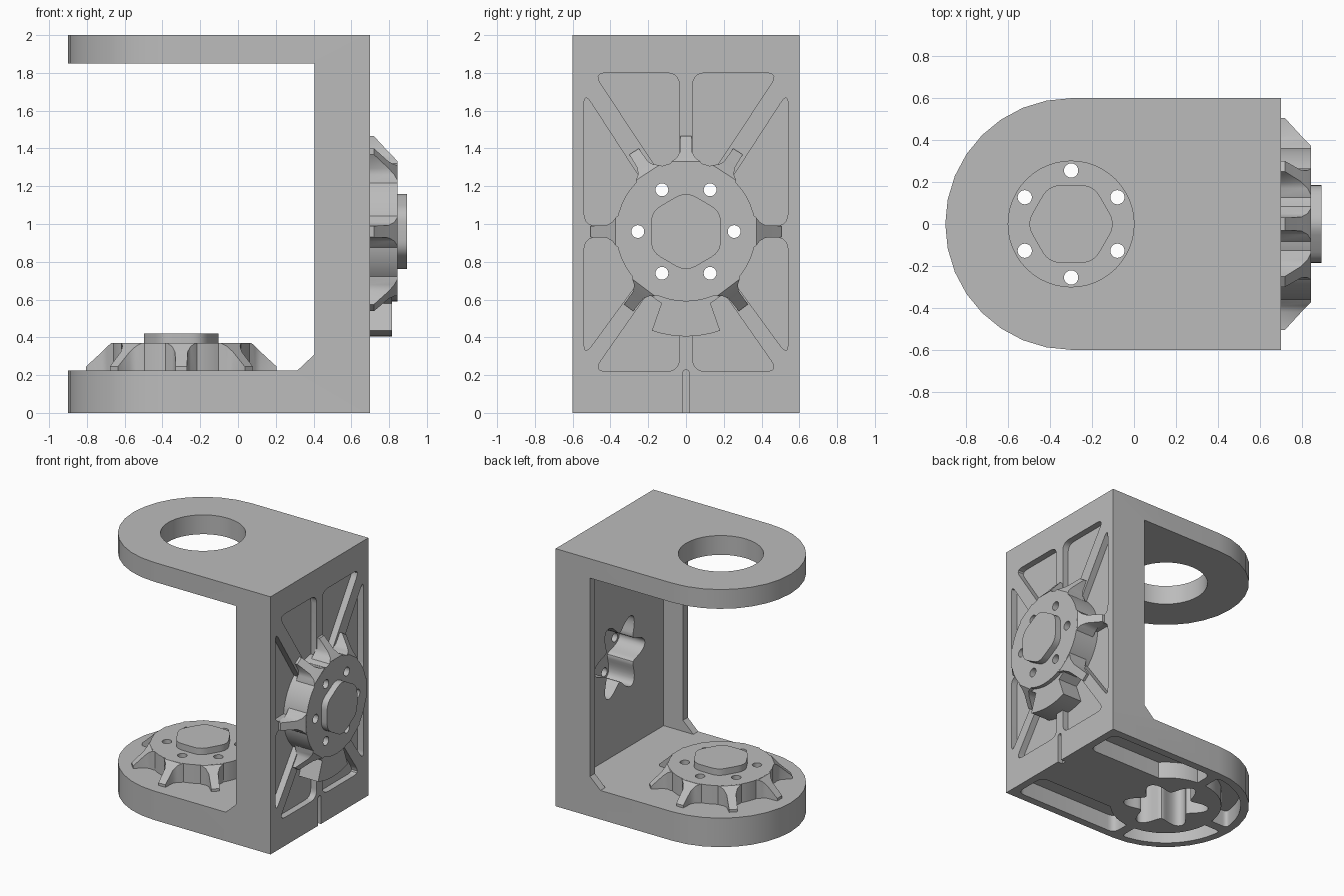
import bpy, bmesh
from math import pi, sin, cos, radians
from mathutils import Matrix, Vector

cube = bpy.data.objects.get("Cube")
if cube:
    bpy.data.objects.remove(cube, do_unlink=True)

grey = bpy.data.materials.new("plain_grey")
grey.use_nodes = True
grey.diffuse_color = (0.5, 0.5, 0.5, 1)
grey.node_tree.nodes["Principled BSDF"].inputs["Base Color"].default_value = (0.5, 0.5, 0.5, 1)

# Frames: plan, side profile, outer wall face, and the two hubs (local z points outwards)
PLAN = Matrix.Identity(4)
PROFILE = Matrix.Rotation(pi / 2, 4, 'X')
FACE = Matrix(((0, 0, 1, 0.7), (1, 0, 0, 0), (0, 1, 0, 0), (0, 0, 0, 1)))
FLOOR_HUB = Matrix.Translation((-0.3, 0, 0.225))
WALL_HUB = Matrix(((0, 0, 1, 0.7), (0, -1, 0, 0), (1, 0, 0, 0.96), (0, 0, 0, 1)))


def prism(name, points, low, high, frame=PLAN):
    """Extrude a flat outline between two heights of a frame."""
    bm = bmesh.new()
    face = bm.faces.new([bm.verts.new((x, y, low)) for x, y in points])
    top = bmesh.ops.extrude_face_region(bm, geom=[face])["geom"]
    bmesh.ops.translate(bm, vec=(0, 0, high - low),
                        verts=[v for v in top if isinstance(v, bmesh.types.BMVert)])
    bmesh.ops.recalc_face_normals(bm, faces=bm.faces)
    bm.transform(frame)
    return finish(name, bm)


def finish(name, bm):
    mesh = bpy.data.meshes.new(name)
    bm.to_mesh(mesh)
    bm.free()
    mesh.materials.append(grey)
    obj = bpy.data.objects.new(name, mesh)
    bpy.context.collection.objects.link(obj)
    return obj


def arc(radius, start, end, steps, cx=0, cy=0):
    angles = [radians(start + (end - start) * i / steps) for i in range(steps + 1)]
    return [(cx + radius * cos(a), cy + radius * sin(a)) for a in angles]


def circle(radius, steps=48, cx=0, cy=0):
    return arc(radius, 0, 360, steps, cx, cy)[:-1]


def rounded(points, radius, steps=5):
    """Round every corner of an outline with a short curve."""
    out = []
    for i, p in enumerate(points):
        p = Vector(p)
        before, after = Vector(points[i - 1]) - p, Vector(points[(i + 1) % len(points)]) - p
        a = p + before.normalized() * min(radius, before.length * 0.45)
        b = p + after.normalized() * min(radius, after.length * 0.45)
        for k in range(steps + 1):
            t = k / steps
            out.append(tuple(a * (1 - t) ** 2 + p * 2 * t * (1 - t) + b * t * t))
    return out


def mirrored(points):
    return [(-x, y) for x, y in points]


def boolean(obj, cutter, operation='DIFFERENCE', keep=False):
    mod = obj.modifiers.new("cut", 'BOOLEAN')
    mod.operation, mod.object, mod.solver = operation, cutter, 'EXACT'
    bpy.context.view_layer.objects.active = obj
    bpy.ops.object.modifier_apply(modifier=mod.name)
    if not keep:
        bpy.data.objects.remove(cutter, do_unlink=True)


# Bracket body: side profile limited by a round-ended plan
body = prism("bracket_body", [(-1, 0), (0.7, 0), (0.7, 2), (-1, 2), (-1, 1.85), (0.405, 1.85),
                              (0.405, 0.31), (0.315, 0.225), (-1, 0.225)], -0.7, 0.7, PROFILE)
plan = [(0.7, -0.6), (0.7, 0.6)] + arc(0.6, 90, 270, 16, -0.3)
boolean(body, prism("plan_cutter", plan, -0.1, 2.1), 'INTERSECT')

# Inner wall recess between the side flanges, and the round hole in the top plate
boolean(body, prism("recess_cutter", [(0.2, -0.54), (0.57, -0.54), (0.57, 0.54), (0.2, 0.54)], 0.225, 1.85))
boolean(body, prism("top_hole_cutter", circle(0.3, 48, -0.3), 1.7, 2.1))

# Outer wall pockets between ribs, kept clear of the hub
top_pocket = [(0.035, 1.115), (0.49, 1.8), (0.035, 1.8)]
side_pocket = [(0.08, 0.99), (0.54, 0.99), (0.54, 1.70)]
low_side_pocket = [(0.08, 0.93), (0.54, 0.93), (0.54, 0.30)]
low_pocket = [(0.035, 0.87), (0.49, 0.22), (0.035, 0.22)]
for shape in (top_pocket, side_pocket, low_side_pocket, low_pocket):
    for outline in (shape, mirrored(shape)):
        cutter = prism("pocket_cutter", rounded(outline, 0.07), -0.05, 0.1, FACE)
        boolean(cutter, prism("hub_guard", circle(0.37), -0.2, 0.2, WALL_HUB))
        boolean(body, cutter)

# Slot below the wall hub
slot = [(-0.018, -0.1), (0.018, -0.1)] + arc(0.018, 0, 180, 8, 0, 0.21)
boolean(body, prism("slot_cutter", slot, -0.04, 0.1, FACE))

# Underside pockets: two long ones and two crescents, around a solid hub
long_pocket = [(-0.265, 0.27), (0.64, 0.27), (0.64, 0.54), (-0.265, 0.54)]
crescent = arc(0.54, 94, 176, 12, -0.3) + arc(0.36, 174, 96, 10, -0.3)
for outline, radius in ((rounded(long_pocket, 0.06), 0), (rounded(crescent, 0.04), 0)):
    for side in (1, -1):
        cutter = prism("underside_cutter", [(x, y * side) for x, y in outline], -0.1, 0.13)
        boolean(cutter, prism("hub_guard", circle(0.4, 48, -0.3), -0.2, 0.3))
        boolean(body, cutter)


def fin(name, frame, angle):
    """Radial rib with a flared root and a sloping top."""
    stations = [(0.335, 0.10, 0.145), (0.372, 0.075, 0.144), (0.39, 0.05, 0.128),
                (0.42, 0.033, 0.098), (0.505, 0.03, 0.02)]
    bm = bmesh.new()
    rings = [[bm.verts.new(c) for c in ((r, -w, -0.01), (r, w, -0.01), (r, w, h), (r, -w, h))]
             for r, w, h in stations]
    for a, b in zip(rings, rings[1:]):
        for i in range(4):
            bm.faces.new((a[i], a[(i + 1) % 4], b[(i + 1) % 4], b[i]))
    bm.faces.new(rings[0])
    bm.faces.new(rings[-1])
    bmesh.ops.recalc_face_normals(bm, faces=bm.faces)
    bm.transform(frame @ Matrix.Rotation(radians(angle), 4, 'Z'))
    finish(name, bm)


def hub(label, frame, fin_angles):
    disc = prism(label + "_hub_disc", circle(0.37), -0.01, 0.145, frame)
    hexagon = rounded(circle(0.2136, 6), 0.06)
    prism(label + "_hub_boss", hexagon, 0.13, 0.195, frame)
    # Lobed cavity open to the back of the hub
    lobes = []
    for i in range(96):
        a = 2 * pi * i / 96
        r = 0.25 - 0.06 * cos(6 * a)
        lobes.append((r * cos(a), r * sin(a)))
    cavity = prism("cavity_cutter", lobes, -0.3, 0.09, frame)
    boolean(body, cavity, keep=True)
    boolean(disc, cavity)
    # Ring of screw holes
    for x, y in arc(0.255, 30, 330, 5):
        boolean(disc, prism("screw_cutter", circle(0.034, 20, x, y), 0.0, 0.3, frame))
    for n, angle in enumerate(fin_angles, 1):
        fin(f"{label}_hub_fin_{n}", frame, angle)


hub("floor", FLOOR_HUB, range(0, 360, 45))
hub("wall", WALL_HUB, (0, 33, 90, 143, 217, 270, 327))

# Stop block below the wall hub
stop = arc(0.555, 161, 199, 8) + [(-0.38, -0.13), (-0.33, -0.2), (-0.33, 0.2), (-0.38, 0.13)]
prism("wall_stop_block", stop, -0.05, 0.115, WALL_HUB)

# Smooth round surfaces, keep the edges sharp
bpy.ops.object.select_all(action='DESELECT')
for obj in bpy.context.collection.objects:
    if obj.type == 'MESH':
        obj.select_set(True)
bpy.context.view_layer.objects.active = body
bpy.ops.object.shade_smooth_by_angle(angle=radians(30))
